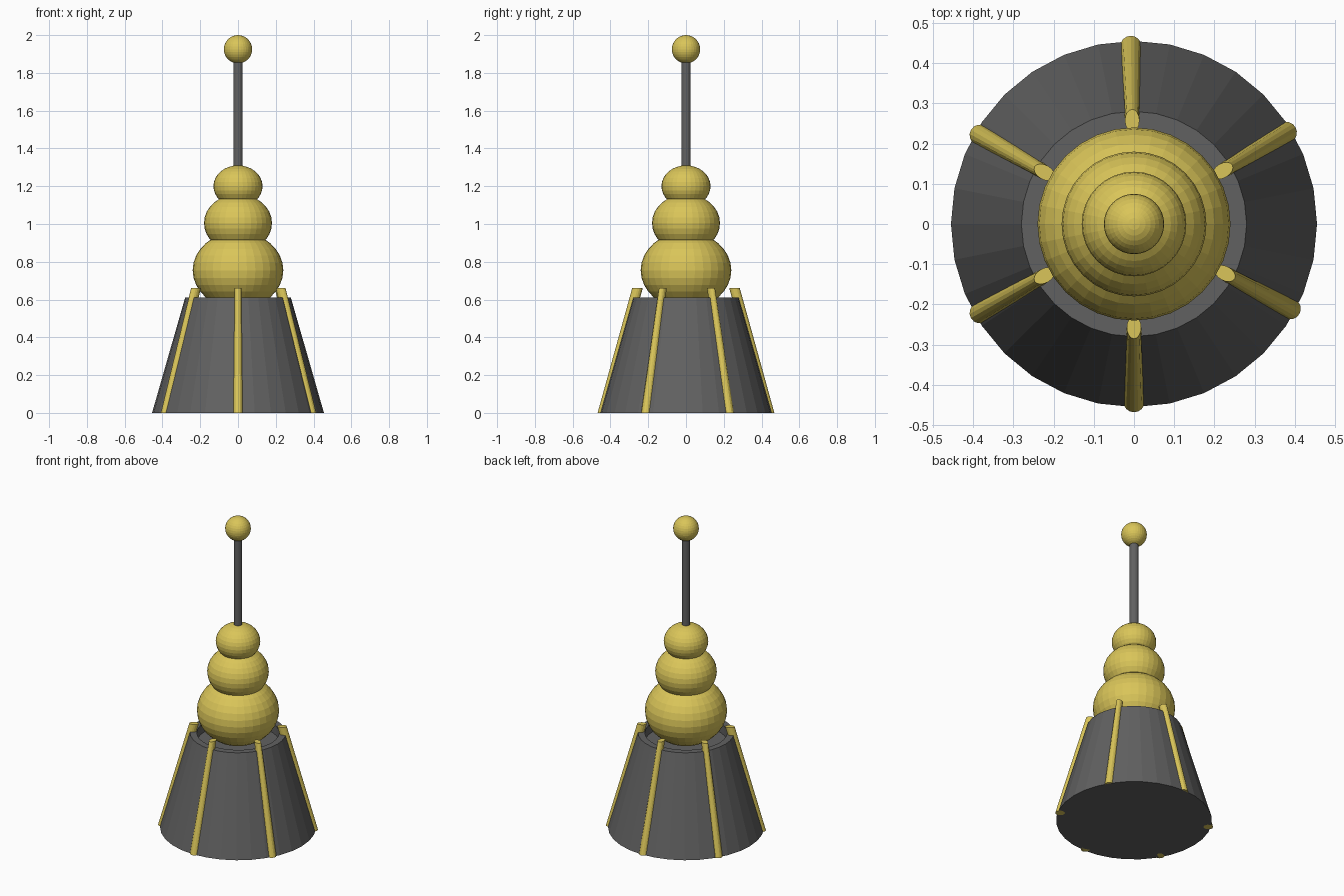
import bpy, bmesh
from math import sin, cos, radians, tau

cube = bpy.data.objects.get("Cube")
if cube:
    bpy.data.objects.remove(cube, do_unlink=True)


def material(name, rgb):
    m = bpy.data.materials.new(name)
    m.use_nodes = True
    m.diffuse_color = (*rgb, 1)
    bsdf = next(n for n in m.node_tree.nodes if n.type == 'BSDF_PRINCIPLED')
    bsdf.inputs["Base Color"].default_value = (*rgb, 1)
    return m


gold = material("brass_yellow", (0.70, 0.56, 0.10))
grey = material("dark_grey", (0.12, 0.12, 0.12))


def finish(name, bm, mat):
    bmesh.ops.recalc_face_normals(bm, faces=bm.faces)
    mesh = bpy.data.meshes.new(name)
    bm.to_mesh(mesh)
    bm.free()
    mesh.materials.append(mat)
    bpy.context.collection.objects.link(bpy.data.objects.new(name, mesh))


def loft(name, rings, mat, sides, angle=0.0):
    """Skin a stack of rings (centre radius, radial size, side size, height), capped at both ends."""
    bm = bmesh.new()
    loops = []
    for centre, radial, side, z in rings:
        loop = []
        for i in range(sides):
            a = tau * i / sides
            u, v = centre + radial * cos(a), side * sin(a)
            loop.append(bm.verts.new((u * cos(angle) - v * sin(angle),
                                      u * sin(angle) + v * cos(angle), z)))
        loops.append(loop)
    for low, high in zip(loops, loops[1:]):
        for i in range(sides):
            j = (i + 1) % sides
            bm.faces.new((low[i], low[j], high[j], high[i]))
    bm.faces.new(loops[0])
    bm.faces.new(loops[-1])
    finish(name, bm, mat)


def ball(name, radius, z, squash=1.0):
    bm = bmesh.new()
    bmesh.ops.create_uvsphere(bm, u_segments=32, v_segments=16, radius=radius)
    bmesh.ops.scale(bm, vec=(1, 1, squash), verts=bm.verts)
    bmesh.ops.translate(bm, vec=(0, 0, z), verts=bm.verts)
    finish(name, bm, mat=gold)


# Tapered base with a shallow seat in its top
profile = [(0.455, 0), (0.28, 0.61), (0.24, 0.61), (0.24, 0.55)]
loft("tapered_base", [(0, r, r, z) for r, z in profile], grey, 32)

# Slanted ribs around the base
for n, degrees in enumerate((-90, -28.5, 31, 91, 150, 210)):
    loft(f"rib_{n + 1}", [(0.44, 0.028, 0.027, 0), (0.257, 0.028, 0.018, 0.66)],
         gold, 16, radians(degrees))

# Stack of flattened balls
for name, radius, z in (("lower_ball", 0.24, 0.755), ("middle_ball", 0.18, 1.005),
                        ("upper_ball", 0.13, 1.2)):
    ball(name, radius, z, 0.85)

# Mast and its tip
loft("mast", [(0, 0.025, 0.025, 1.25), (0, 0.025, 0.025, 1.9)], grey, 16)
ball("mast_tip", 0.075, 1.925)
